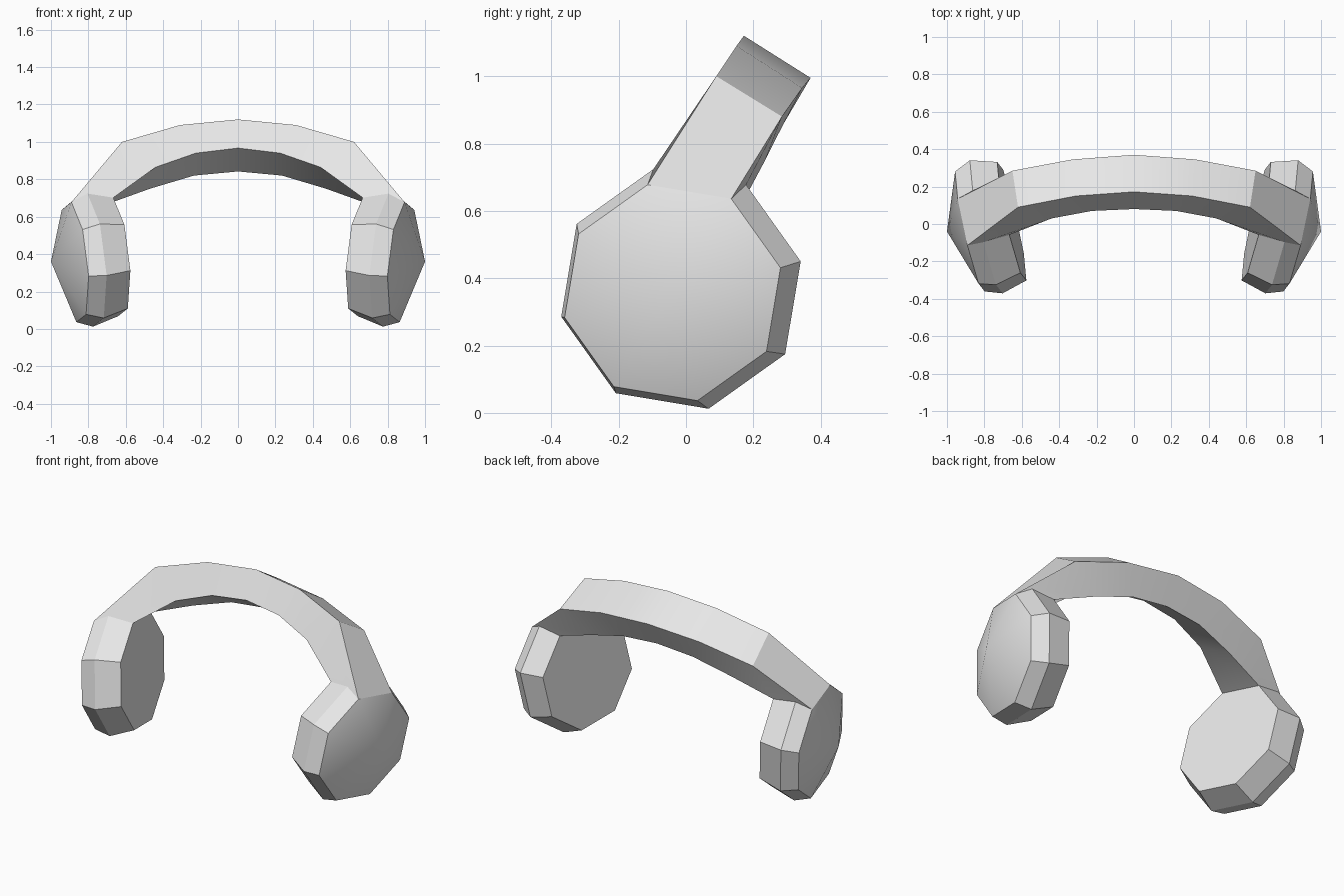
import bpy, bmesh, math
from mathutils import Vector

cube = bpy.data.objects.get("Cube")
if cube:
    bpy.data.objects.remove(cube, do_unlink=True)

grey = bpy.data.materials.new("light_grey")
grey.use_nodes = True
grey.diffuse_color = (0.8, 0.8, 0.8, 1)
grey.node_tree.nodes["Principled BSDF"].inputs["Base Color"].default_value = (0.8, 0.8, 0.8, 1)


def ring(centre, radius):
    """Octagon in a plane tilted like the ear cups."""
    points = []
    for k in range(8):
        a = math.radians(13 + 45 * k)
        dy, dz = radius * math.cos(a), radius * math.sin(a)
        points.append(Vector(centre) + Vector((0.225 * dy + 0.093 * dz, dy, dz)))
    return points


def finish(name, bm, open_faces):
    """Orient the closed shell, open it at the joints, mirror and smooth it."""
    bmesh.ops.recalc_face_normals(bm, faces=bm.faces[:])
    bmesh.ops.delete(bm, geom=open_faces, context='FACES')
    mesh = bpy.data.meshes.new(name)
    bm.to_mesh(mesh)
    bm.free()
    mesh.materials.append(grey)
    obj = bpy.data.objects.new(name, mesh)
    bpy.context.collection.objects.link(obj)
    bpy.ops.object.select_all(action='DESELECT')
    obj.select_set(True)
    bpy.context.view_layer.objects.active = obj
    bpy.ops.object.shade_smooth_by_angle(angle=math.radians(30))
    mirror = obj.modifiers.new("mirror", 'MIRROR')
    mirror.use_clip = True
    return obj


# Ear cups: inner, middle and outer octagons, with a shallow domed outside
inner = ring((0.6535, 0.015, 0.385), 0.325)
middle = ring((0.79, -0.015, 0.368), 0.365)
outer = ring((0.8775, -0.04, 0.357), 0.329)

bm = bmesh.new()
rows = [[bm.verts.new(p) for p in r] for r in (inner, middle, outer)]
apex = bm.verts.new((1.0, -0.04, 0.36))
bm.faces.new(rows[0])
joint = []
for k in range(8):
    n = (k + 1) % 8
    for a, b in zip(rows, rows[1:]):
        face = bm.faces.new((a[k], a[n], b[n], b[k]))
        if k == 1:                      # side that the headband grows from
            joint.append(face)
    bm.faces.new((rows[2][k], rows[2][n], apex))
finish("ear_cups", bm, joint)

# Headband: each section is outer front, outer back, inner back, inner front
sections = [
    [outer[2], outer[1], inner[1], inner[2]],
    [(0.62, 0.09, 1.0), (0.65, 0.285, 0.88), (0.47, 0.235, 0.75), (0.44, 0.03, 0.865)],
    [(0.31, 0.15, 1.09), (0.33, 0.345, 0.965), (0.235, 0.27, 0.82), (0.225, 0.07, 0.94)],
    [(0, 0.172, 1.12), (0, 0.37, 0.995), (0, 0.28, 0.842), (0, 0.08, 0.967)],
]
bm = bmesh.new()
loops = [[bm.verts.new(p) for p in s] for s in sections]
front_mid, back_mid = bm.verts.new(middle[2]), bm.verts.new(middle[1])
for i, (a, b) in enumerate(zip(loops, loops[1:])):
    for k in range(4):
        n = (k + 1) % 4
        corners = [a[k], a[n], b[n], b[k]]
        if i == 0 and k == 1:           # band sides follow the cup's middle ridge
            corners.insert(1, back_mid)
        if i == 0 and k == 3:
            corners.insert(1, front_mid)
        bm.faces.new(corners)
o_front, o_back, i_back, i_front = loops[0]
caps = [bm.faces.new((o_front, o_back, back_mid, front_mid)),
        bm.faces.new((front_mid, back_mid, i_back, i_front)),
        bm.faces.new(loops[-1])]
finish("headband", bm, caps)
